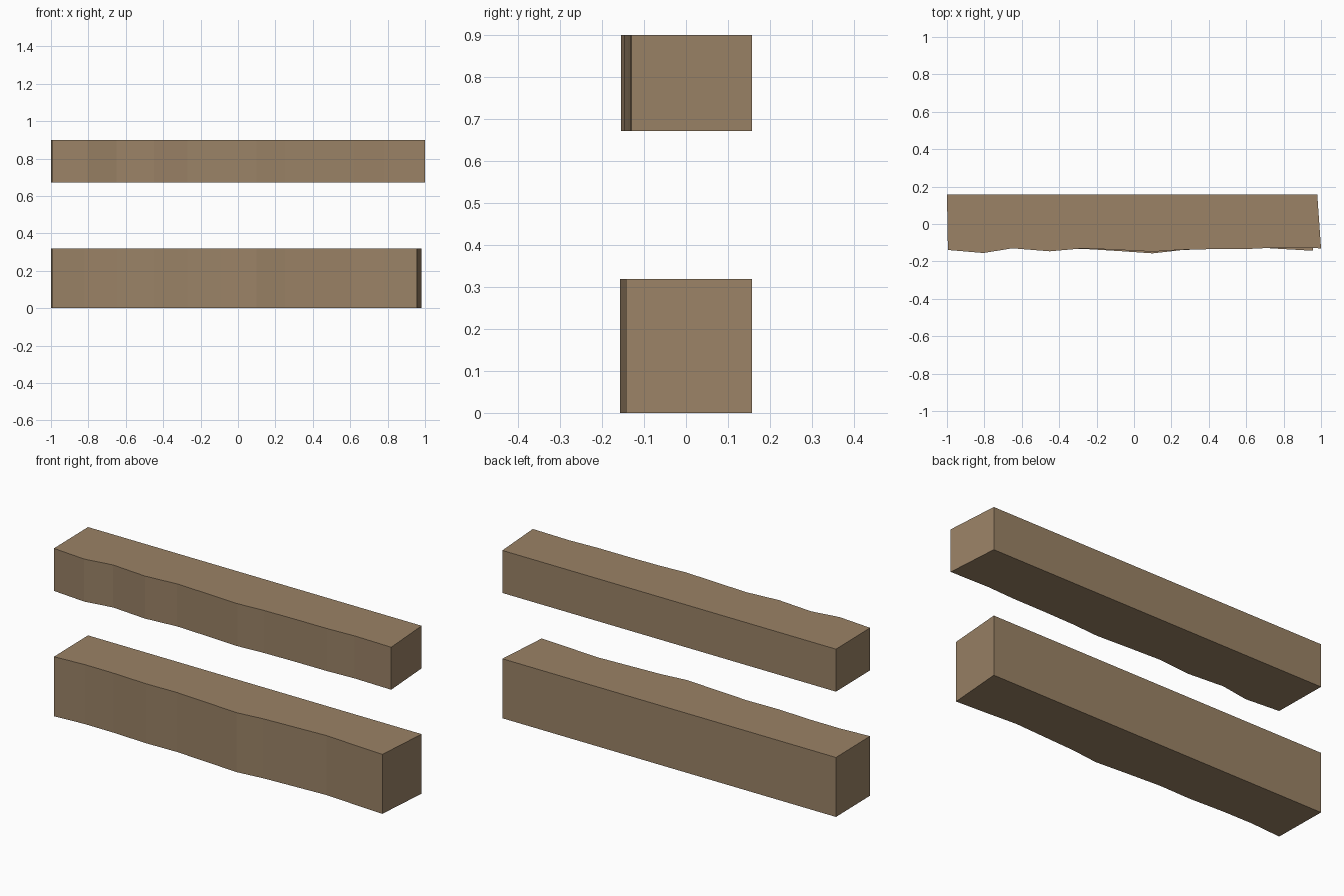
import bpy, bmesh

cube = bpy.data.objects.get("Cube")
if cube:
    bpy.data.objects.remove(cube, do_unlink=True)

# Single weathered timber colour
wood = bpy.data.materials.new("brown_wood")
wood.use_nodes = True
colour = (0.325, 0.225, 0.133, 1)
wood.diffuse_color = colour
bsdf = wood.node_tree.nodes["Principled BSDF"]
bsdf.inputs["Base Color"].default_value = colour
bsdf.inputs["Roughness"].default_value = 0.9

BACK = 0.157


def beam(name, front_edge, bottom, top):
    """Extrude a plan outline with straight back and wavy front."""
    outline = front_edge + [(0.98, BACK), (-1.0, BACK)]
    bm = bmesh.new()
    base = bm.faces.new([bm.verts.new((x, y, bottom)) for x, y in outline])
    result = bmesh.ops.extrude_face_region(bm, geom=[base], use_keep_orig=True)
    raised = [v for v in result["geom"] if isinstance(v, bmesh.types.BMVert)]
    bmesh.ops.translate(bm, verts=raised, vec=(0, 0, top - bottom))
    bmesh.ops.recalc_face_normals(bm, faces=bm.faces)
    mesh = bpy.data.meshes.new(name)
    bm.to_mesh(mesh)
    bm.free()
    mesh.materials.append(wood)
    obj = bpy.data.objects.new(name, mesh)
    bpy.context.collection.objects.link(obj)
    return obj


# Upper rail: uneven front edge, right end slanting outward
beam("upper_beam", [
    (-0.995, -0.139), (-0.805, -0.155), (-0.65, -0.13), (-0.45, -0.146),
    (-0.27, -0.13), (-0.09, -0.138), (0.1, -0.148), (0.25, -0.138),
    (0.43, -0.134), (0.62, -0.133), (0.78, -0.125), (1.0, -0.13)],
    0.672, 0.9)

# Lower rail: taller, right end slanting inward
beam("lower_beam", [
    (-0.995, -0.139), (-0.82, -0.127), (-0.65, -0.128), (-0.45, -0.137),
    (-0.27, -0.133), (-0.09, -0.144), (0.1, -0.157), (0.25, -0.14),
    (0.43, -0.131), (0.61, -0.122), (0.78, -0.133), (0.957, -0.143)],
    0.0, 0.319)
